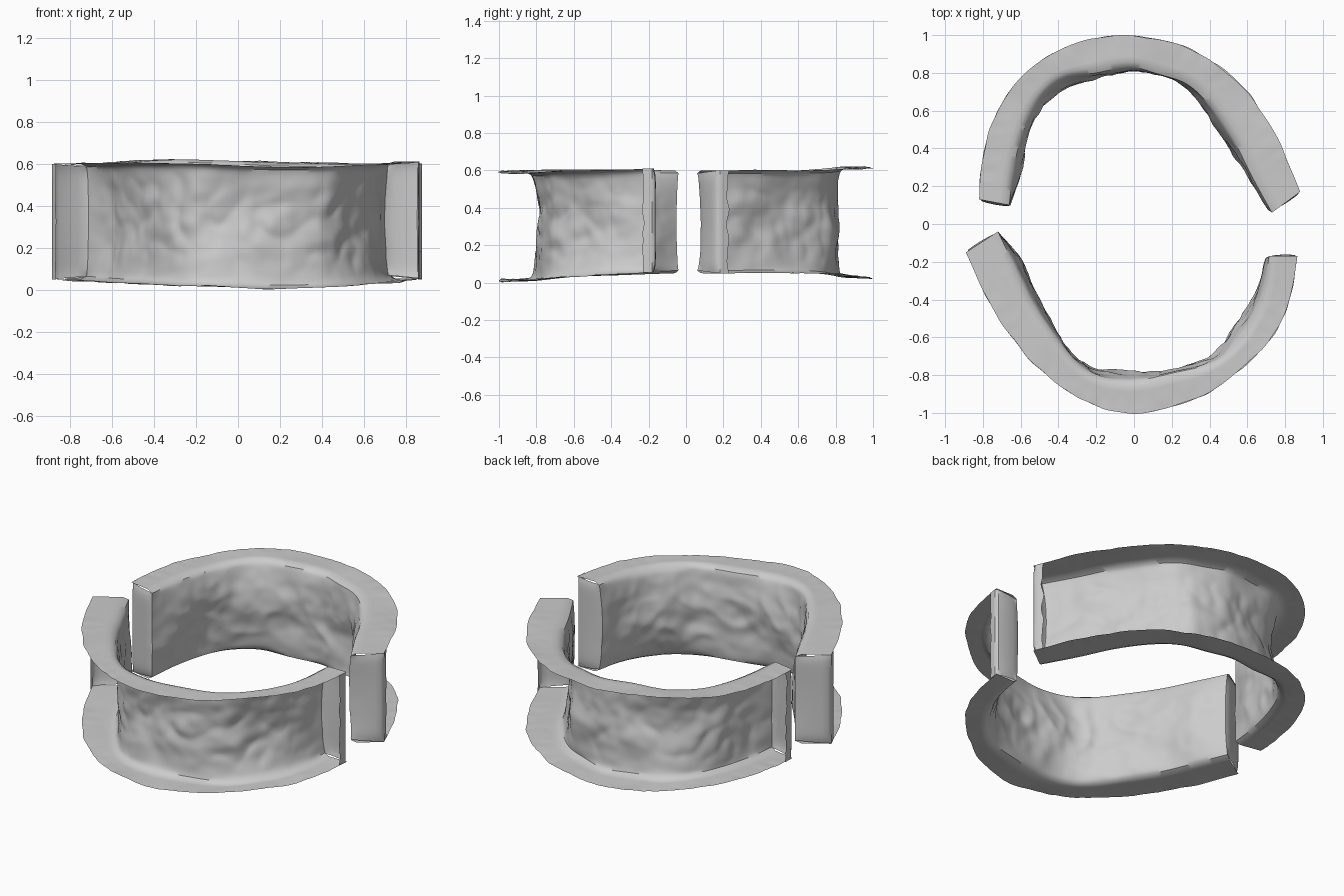
import bpy, bmesh, math
from mathutils import Vector, noise

if "Cube" in bpy.data.objects:
    bpy.data.objects.remove(bpy.data.objects["Cube"])

COLS, FLANGE, WALL = 130, 6, 34     # samples along arc, across flange, up the wall


def spline(pts, t):
    """Catmull-Rom point at t in 0..1."""
    n = len(pts) - 1
    i = min(int(t * n), n - 1)
    f = t * n - i
    P = [Vector(p) for p in pts]
    b, c = P[i], P[i + 1]
    a = P[i - 1] if i else 2 * b - c
    d = P[i + 2] if i + 2 <= n else 2 * c - b
    return 0.5 * (2 * b + (c - a) * f + (2 * a - 5 * b + 4 * c - d) * f * f
                  + (3 * b - a - 3 * c + d) * f ** 3)


def rough(p, seed):
    """Chiselled stone relief: broad lumps plus ridged creases."""
    q = Vector(p) + Vector((seed, seed * 2, 0))
    return (0.028 * noise.noise(q * 3.5) + 0.03 * (abs(noise.noise(q * 6)) - 0.2)
            + 0.007 * noise.noise(q * 15))


def grid(bm, rows):
    vs = [[bm.verts.new(p) for p in r] for r in rows]
    for a, b in zip(vs, vs[1:]):
        for j in range(len(a) - 1):
            bm.faces.new((a[j], b[j], b[j + 1], a[j + 1]))


def half_ring(name, outer, rim, mid, bottom, top, seed):
    bm = bmesh.new()

    def section(t):
        """Channel section open to the outside: bottom flange, wall, top flange."""
        o, r, m = spline(outer, t), spline(rim, t), spline(mid, t)
        zb, zt = spline(bottom, t).y, spline(top, t).y
        out = (o - r).normalized()
        fade = min(1, min(t, 1 - t) * 9)
        pts = []

        def flange(s, z, sign):
            p = r.lerp(o, s)
            ripple = fade * s * (0.008 * noise.noise(Vector((p.x * 4, p.y * 4, seed + z)))
                                 + 0.004 * noise.noise(Vector((p.x * 20, p.y * 20, seed))))
            edge = fade * s * 0.008 * noise.noise(Vector((p.x * 9, p.y * 9, z)))
            p = p + out * edge
            round_in = 0.015 * max(0, 1 - s * 5) ** 2
            return Vector((p.x, p.y, z + ripple - sign * round_in))
        for k in range(FLANGE + 1):
            pts.append(flange(1 - k / FLANGE, zb, -1))
        for k in range(1, WALL):
            v = k / WALL
            z = zb + 0.015 + (zt - zb - 0.03) * v
            w = math.sin(math.pi * v) ** 0.6
            p = r.lerp(m, w)
            p = p + out * rough((p.x, p.y, z), seed) * w * (0.25 + 0.75 * fade)
            pts.append(Vector((p.x, p.y, z)))
        for k in range(FLANGE + 1):
            pts.append(flange(k / FLANGE, zt, 1))
        return pts

    grid(bm, [section(i / (COLS - 1)) for i in range(COLS)])

    # End caps with rounded corners and a ragged lip around the outer side
    for e, sgn in ((0, 1), (1, -1)):
        wall = section(e)[FLANGE:-FLANGE]
        o, r = spline(outer, e), spline(rim, e)
        o2 = spline(outer, e + sgn * 0.05)
        along = (o2 - o).normalized()
        zb, zt = wall[0].z, wall[-1].z
        rows = []
        for k, p in enumerate(wall):
            v = k / (len(wall) - 1)
            z = spline(bottom, e).y * (1 - v) + spline(top, e).y * v
            corner = 0.012 * (2 * abs(v - 0.5)) ** 10
            row = [p]
            for s in (0.05, 0.25, 0.5, 0.75, 0.92):
                q = Vector((p.x, p.y)).lerp(o, s)
                q = q - along * (0.012 * math.sin(math.pi * s) ** 0.5 - corner)
                row.append(Vector((q.x, q.y, p.z + (z - p.z) * s)))
            reach = 0.06 + 0.012 * noise.noise(Vector((z * 14, seed, e)))
            for d in (0.012, 0.03, reach):
                q = o + along * d
                row.append(Vector((q.x, q.y, z)))
            rows.append(row)
        grid(bm, rows)

    bmesh.ops.remove_doubles(bm, verts=bm.verts, dist=0.0005)
    bmesh.ops.recalc_face_normals(bm, faces=bm.faces)
    me = bpy.data.meshes.new(name)
    bm.to_mesh(me)
    bm.free()
    ob = bpy.data.objects.new(name, me)
    bpy.context.collection.objects.link(ob)
    bpy.context.view_layer.objects.active = ob
    ob.select_set(True)
    bpy.ops.object.shade_smooth_by_angle(angle=math.radians(40))
    ob.select_set(False)


# Front half: outlines run from left end to right end
half_ring("front_ring_half",
          [(-.89, -.15), (-.79, -.37), (-.67, -.57), (-.52, -.75), (-.36, -.88), (-.18, -.97), (0, -1),
           (.2, -.97), (.4, -.89), (.6, -.74), (.75, -.57), (.83, -.38), (.865, -.17)],
          [(-.72, -.04), (-.64, -.21), (-.55, -.40), (-.43, -.58), (-.31, -.73), (-.18, -.81), (0, -.83),
           (.2, -.79), (.4, -.74), (.53, -.65), (.63, -.51), (.69, -.35), (.715, -.17)],
          [(-.71, -.05), (-.59, -.2), (-.51, -.38), (-.41, -.54), (-.3, -.7), (-.17, -.78), (0, -.79),
           (.19, -.77), (.38, -.72), (.49, -.62), (.58, -.48), (.64, -.34), (.7, -.18)],
          [(0, .05), (.25, .035), (.45, .02), (.68, .008), (.85, .03), (1, .055)],
          [(0, .6), (.3, .605), (.5, .6), (.7, .585), (.85, .595), (1, .61)], 3.1)

# Back half
half_ring("back_ring_half",
          [(-.82, .13), (-.81, .3), (-.76, .51), (-.66, .7), (-.5, .86), (-.3, .96), (-.05, 1),
           (.2, .96), (.4, .87), (.58, .72), (.71, .54), (.8, .36), (.88, .17)],
          [(-.66, .1), (-.64, .28), (-.59, .48), (-.51, .65), (-.38, .77), (-.2, .80), (-.02, .83),
           (.14, .79), (.28, .74), (.4, .63), (.52, .46), (.62, .26), (.73, .06)],
          [(-.66, .1), (-.61, .28), (-.57, .47), (-.48, .63), (-.35, .73), (-.18, .78), (-.02, .8),
           (.13, .78), (.27, .73), (.37, .61), (.48, .46), (.6, .26), (.71, .08)],
          [(0, .05), (.2, .055), (.5, .025), (.8, .05), (1, .05)],
          [(0, .6), (.25, .6), (.45, .62), (.6, .605), (.8, .6), (1, .6)], 7.4)
